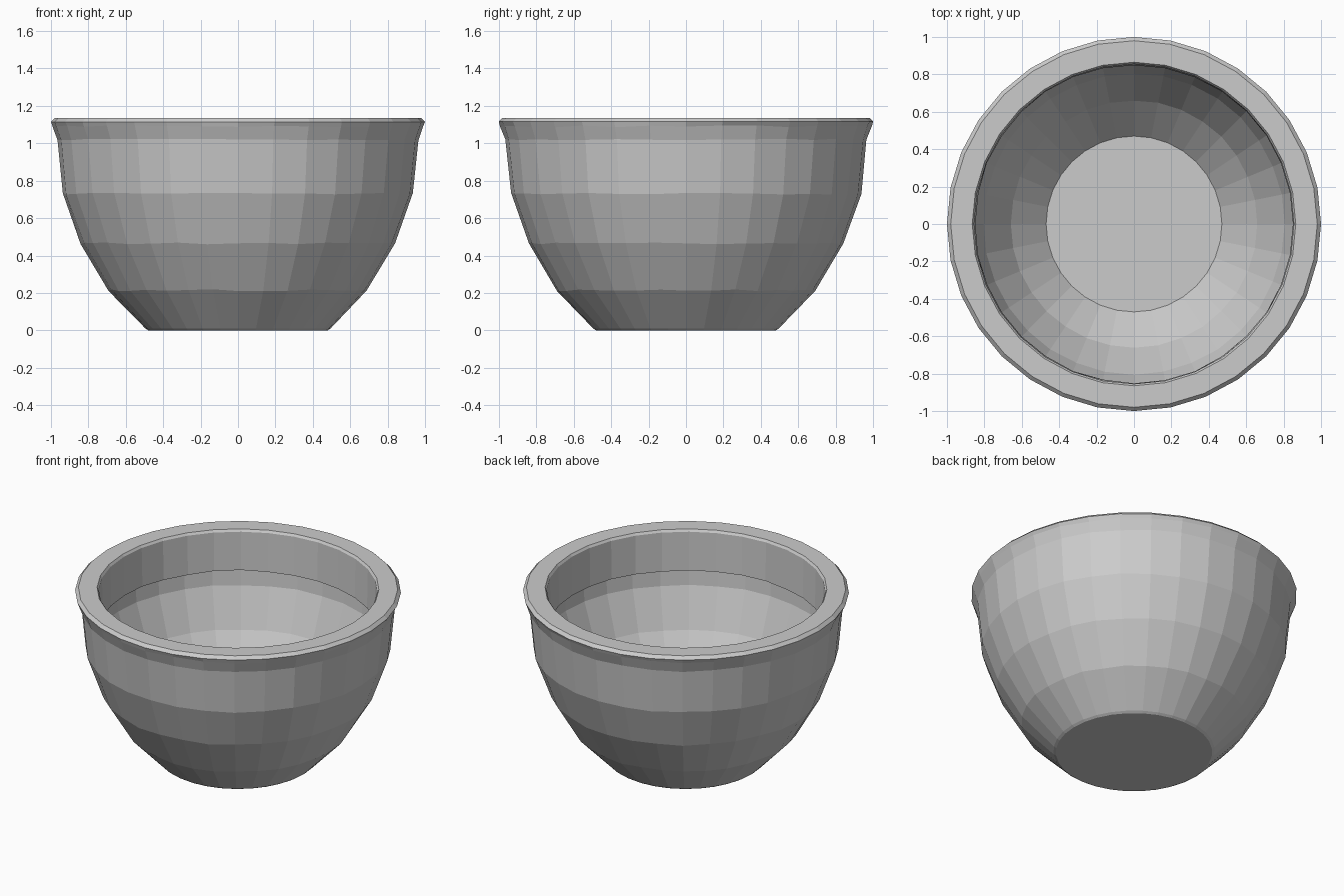
import bpy, bmesh, random
from math import cos, sin, pi

if "Cube" in bpy.data.objects:
    bpy.data.objects.remove(bpy.data.objects["Cube"])

random.seed(4)
SIDES = 32

# Half profile (radius, height, wobble): foot, outer wall, lip, rim collar, thin inner wall, floor
profile = [
    (0.48, 0.00, 0.0), (0.495, 0.01, 0.0), (0.69, 0.215, 0.005), (0.84, 0.465, 0.005),
    (0.935, 0.73, 0.005), (0.965, 1.02, 0.004), (0.99, 1.09, 0.006),
    (1.00, 1.115, 0.0), (0.98, 1.135, 0.0),
    (0.865, 1.135, 0.0), (0.855, 1.12, 0.0), (0.85, 0.86, 0.004),
    (0.91, 0.86, 0.0), (0.90, 0.74, 0.004),
    (0.805, 0.48, 0.004), (0.66, 0.24, 0.004), (0.47, 0.04, 0.0),
]

# Bowl: rings joined by quads, closed with a flat foot and a flat inner floor
bm = bmesh.new()
rings = []
for r, z, w in profile:
    ring = []
    for i in range(SIDES):
        a = 2 * pi * i / SIDES
        rr = r + random.uniform(-w, w) * 0.5
        ring.append(bm.verts.new((rr * cos(a), rr * sin(a), z + random.uniform(-w, w))))
    rings.append(ring)
for low, high in zip(rings, rings[1:]):
    for i in range(SIDES):
        j = (i + 1) % SIDES
        bm.faces.new((low[i], low[j], high[j], high[i]))
bm.faces.new(rings[0][::-1])
bm.faces.new(rings[-1])
bmesh.ops.recalc_face_normals(bm, faces=bm.faces)

mesh = bpy.data.meshes.new("bowl")
bm.to_mesh(mesh)
bm.free()
bpy.context.collection.objects.link(bpy.data.objects.new("bowl", mesh))
